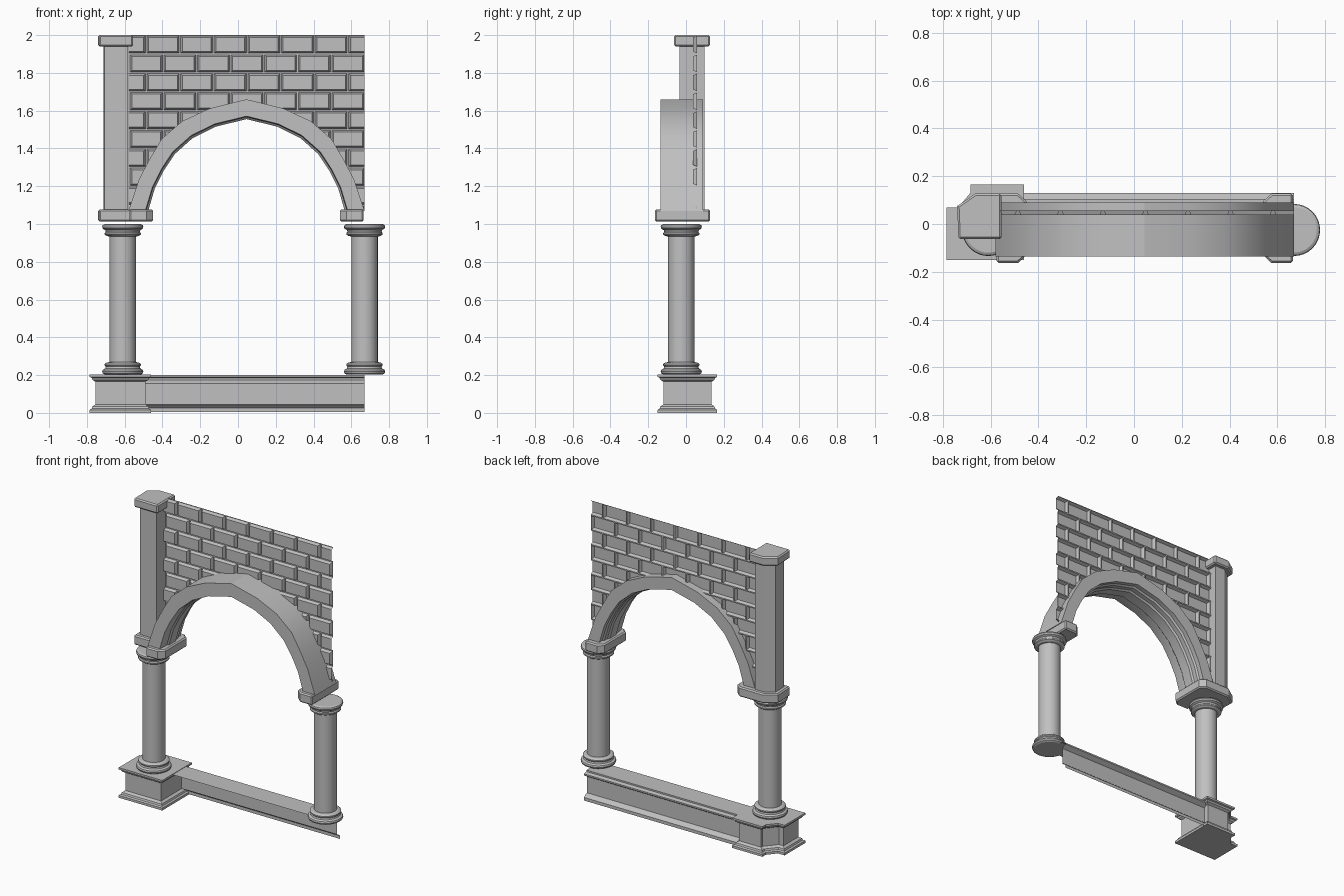
import bpy, bmesh, math
from mathutils import Vector

cube = bpy.data.objects.get("Cube")
if cube:
    bpy.data.objects.remove(cube)

stone = bpy.data.materials.new("grey_stone")
stone.use_nodes = True
COL = (0.53, 0.53, 0.53, 1)
stone.diffuse_color = COL
stone.node_tree.nodes["Principled BSDF"].inputs["Base Color"].default_value = COL


def finish(bm, name, closed=True, smooth=False, bevel=0):
    if closed:
        bmesh.ops.recalc_face_normals(bm, faces=bm.faces[:])
    mesh = bpy.data.meshes.new(name)
    bm.to_mesh(mesh)
    bm.free()
    mesh.materials.append(stone)
    ob = bpy.data.objects.new(name, mesh)
    bpy.context.collection.objects.link(ob)
    if bevel:
        mod = ob.modifiers.new("chamfer", 'BEVEL')
        mod.width = bevel
        mod.segments = 1
        mod.limit_method = 'ANGLE'
        mod.angle_limit = math.radians(60)
    if smooth:
        bpy.ops.object.select_all(action='DESELECT')
        ob.select_set(True)
        bpy.context.view_layer.objects.active = ob
        bpy.ops.object.shade_smooth_by_angle(angle=math.radians(25))
    return ob


def loft(name, rings, loop=True, caps=True, **kw):
    """Bridge successive rings of points; loop closes each ring."""
    bm = bmesh.new()
    vs = [[bm.verts.new(p) for p in ring] for ring in rings]
    n = len(rings[0])
    for a, b in zip(vs, vs[1:]):
        for i in range(n if loop else n - 1):
            j = (i + 1) % n
            bm.faces.new((a[i], a[j], b[j], b[i]))
    if caps:
        bm.faces.new(vs[0][::-1])
        bm.faces.new(vs[-1])
    return finish(bm, name, **kw)


def prism(name, plan, z0, z1, bevel=0):
    return loft(name, [[(x, y, z) for x, y in plan] for z in (z0, z1)], bevel=bevel)


def inset_plan(plan, d):
    """Mitred inward offset of a counter-clockwise plan."""
    out = []
    for i, p in enumerate(plan):
        p, a, b = Vector(p), Vector(plan[i - 1]), Vector(plan[(i + 1) % len(plan)])
        u, v = (p - a).normalized(), (b - p).normalized()
        n1, n2 = Vector((-u.y, u.x)), Vector((-v.y, v.x))
        out.append(p + (n1 + n2) * d / (1 + n1.dot(n2)))
    return out


# Columns: turned base, shaft and capital
half = [(0.095, 0), (0.106, 0.006), (0.109, 0.015), (0.106, 0.025), (0.093, 0.032),
        (0.09, 0.042), (0.096, 0.048), (0.096, 0.056), (0.084, 0.064), (0.07, 0.066)]
Z0, Z1 = 0.203, 1.0
turned = [(r, Z0 + h) for r, h in half] + [(r, Z1 - h) for r, h in reversed(half)]
SEG = 32
for side, cx in (("right", -0.61), ("left", 0.67)):
    loft(side + "_column",
         [[(cx + r * math.cos(i * math.tau / SEG), -0.025 + r * math.sin(i * math.tau / SEG), z)
           for i in range(SEG)] for r, z in turned], smooth=True)

# Corner plinth with a notched back corner and moulded top and bottom
plan = [(-0.785, -0.15), (-0.46, -0.15), (-0.46, 0.165), (-0.685, 0.165),
        (-0.685, 0.13), (-0.735, 0.07), (-0.785, 0.07)]
levels = [(0, 0), (0, 0.016), (0.01, 0.022), (0.014, 0.034), (0.03, 0.045),
          (0.03, 0.165), (0.014, 0.175), (0.01, 0.186), (0, 0.19), (0, 0.203)]
loft("corner_plinth", [[(p[0], p[1], z) for p in inset_plan(plan, d)] for d, z in levels])

# Low sill: open shell, top and moulded back only
sill = [(-0.04, 0.2), (0.105, 0.2), (0.105, 0.19), (0.13, 0.184), (0.13, 0.174),
        (0.1, 0.155), (0.1, 0.045), (0.118, 0.036), (0.13, 0.025), (0.13, 0.004)]
loft("sill", [[(x, y, z) for y, z in sill] for x in (-0.5, 0.67)],
     loop=False, caps=False, closed=False)

# Upper pier with its cap and foot block
cap = [(-0.735, -0.063), (-0.555, -0.063), (-0.555, 0.127), (-0.665, 0.127), (-0.74, 0.075)]
prism("pier_cap", cap, 1.94, 2.0, 0.008)
prism("pier_foot", cap, 1.012, 1.078, 0.008)
prism("pier_shaft", inset_plan(cap, 0.028), 1.07, 1.95)

# Impost blocks under the arch feet
CX = 0.045
block = [(0.53, -0.163), (0.62, -0.163), (0.62, 0.127), (0.53, 0.127),
         (0.495, 0.095), (0.495, -0.13)]
for side, s in (("right", -1), ("left", 1)):
    prism(side + "_impost", [(CX + s * x, y) for x, y in block], 1.012, 1.078, 0.008)

# Pointed arch: a stepped section carried between inner and outer curves
outer = [(0, 1.66), (0.195, 1.612), (0.34, 1.545), (0.45, 1.45), (0.515, 1.34),
         (0.57, 1.235), (0.625, 1.07)]
inner = [(0, 1.555), (0.165, 1.515), (0.285, 1.455), (0.38, 1.37), (0.44, 1.28),
         (0.485, 1.19), (0.52, 1.07)]


def curve(t):
    pts = [Vector(a).lerp(Vector(b), t) for a, b in zip(inner, outer)]
    full = [(-p.x, p.y) for p in reversed(pts)] + [(p.x, p.y) for p in pts[1:]]
    return [(CX + x, z) for x, z in full]


section = [(1, -0.136), (1, 0.09), (0.2, 0.09), (0.2, 0.06), (0.1, 0.05), (0.1, 0.02),
           (0, 0.01), (0, -0.06), (0.1, -0.07), (0.1, -0.1), (0.15, -0.136)]
lines = [(curve(t), y) for t, y in section]
loft("arch", [[(c[k][0], y, c[k][1]) for c, y in lines] for k in range(13)], smooth=True)

# Brick wall: an embossed sheet in running bond
PITCH, ROW, X0, X1 = 0.178, 0.1, -0.58, 0.67
bm = bmesh.new()


def ring(x, z, d, y):
    return [bm.verts.new(p) for p in ((x + d, y, z + d), (x + PITCH - d, y, z + d),
                                      (x + PITCH - d, y, z + ROW - d), (x + d, y, z + ROW - d))]


for r in range(10):
    start = -0.664 - (r % 2) * PITCH / 2
    for c in range(9):
        x, z = start + c * PITCH, 2.0 - (r + 1) * ROW
        rings = [ring(x, z, d, y) for d, y in ((0, 0.057), (0.004, 0.057), (0.013, 0.037))]
        for a, b in zip(rings, rings[1:]):
            for i in range(4):
                j = (i + 1) % 4
                bm.faces.new((a[i], a[j], b[j], b[i]))
        bm.faces.new(rings[-1])
bmesh.ops.remove_doubles(bm, verts=bm.verts[:], dist=0.0005)


def cut(co, no, clear=False):
    bmesh.ops.bisect_plane(bm, geom=bm.verts[:] + bm.edges[:] + bm.faces[:], dist=1e-5,
                           plane_co=co, plane_no=no, clear_outer=clear)


cut((X0, 0, 0), (-1, 0, 0), True)
cut((X1, 0, 0), (1, 0, 0), True)
cut((0, 0, 1.07), (0, 0, -1), True)
# Trim away the opening, just inside the arch stones
rim = curve(0.7)
planes = []
for a, b in zip(rim, rim[1:]):
    co = Vector((a[0], 0, a[1]))
    no = Vector((a[1] - b[1], 0, b[0] - a[0])).normalized()
    planes.append((co, no))
    cut(co, no)
inside = [f for f in bm.faces
          if all((f.calc_center_median() - co).dot(no) < 0 for co, no in planes)]
bmesh.ops.delete(bm, geom=inside, context='FACES')
finish(bm, "brick_wall", closed=False)
